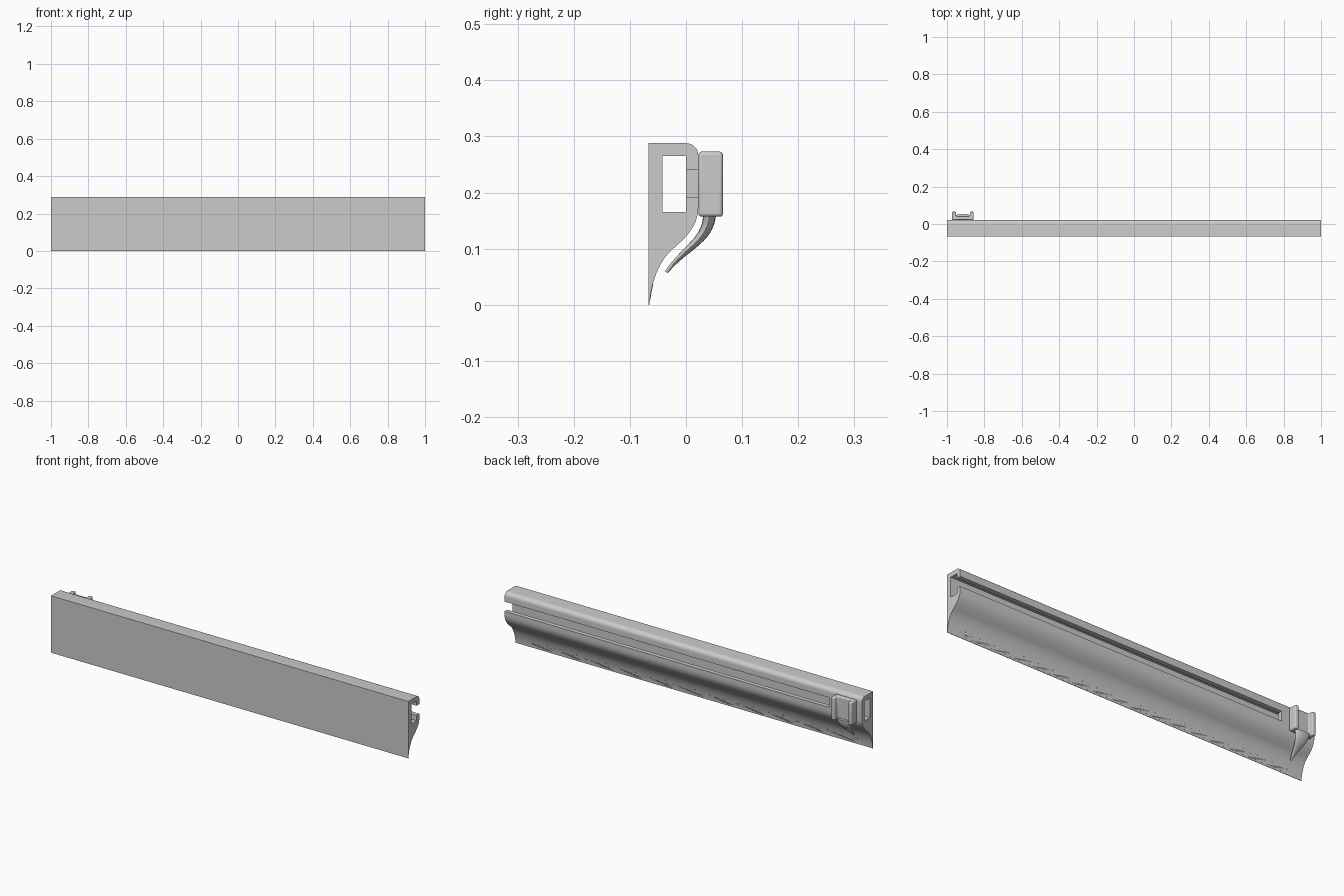
import bpy, bmesh, math
from mathutils import Vector
from mathutils.geometry import interpolate_bezier

if "Cube" in bpy.data.objects:
    bpy.data.objects.remove(bpy.data.objects["Cube"])

grey = bpy.data.materials.new("plain grey")
grey.use_nodes = True
COLOUR = (0.6, 0.6, 0.6, 1)
grey.diffuse_color = COLOUR
grey.node_tree.nodes["Principled BSDF"].inputs["Base Color"].default_value = COLOUR


def bezier(a, b, c, d, n):
    return [Vector(p).to_2d() for p in interpolate_bezier(
        *[Vector((*p, 0)) for p in (a, b, c, d)], n)]


def loft(bm, rings):
    """Skin equal rings of points and cap both ends."""
    rows = [[bm.verts.new(p) for p in ring] for ring in rings]
    n = len(rows[0])
    for r, s in zip(rows, rows[1:]):
        for i in range(n):
            bm.faces.new((r[i], r[(i + 1) % n], s[(i + 1) % n], s[i]))
    bm.faces.new(rows[0][::-1])
    bm.faces.new(rows[-1])


def bar(bm, profile, x0, x1):
    """Extrude a (y, z) profile along x."""
    loft(bm, [[(x, p[0], p[1]) for p in profile] for x in (x0, x1)])


def finish(name, bm):
    bmesh.ops.recalc_face_normals(bm, faces=bm.faces)
    mesh = bpy.data.meshes.new(name)
    bm.to_mesh(mesh)
    bm.free()
    mesh.materials.append(grey)
    ob = bpy.data.objects.new(name, mesh)
    bpy.context.collection.objects.link(ob)
    return ob


def activate(ob):
    bpy.ops.object.select_all(action='DESELECT')
    ob.select_set(True)
    bpy.context.view_layer.objects.active = ob


def smooth(ob):
    activate(ob)
    bpy.ops.object.shade_smooth_by_angle(angle=math.radians(35))


def rect(y0, y1, z0, z1):
    return [(y0, z0), (y1, z0), (y1, z1), (y0, z1)]


# Ruler body: flat front, rounded top edge, S-curved back
FRONT, BACK, TOP, R = -0.067, 0.022, 0.288, 0.022
upper = bezier((BACK, 0.175), (BACK, 0.14), (0, 0.12), (-0.025, 0.098), 14)
lower = bezier((-0.025, 0.098), (-0.05, 0.076), (-0.063, 0.035), (-0.065, 0), 24)
corner = [(BACK - R + R * math.sin(a), TOP - R + R * math.cos(a))
          for a in (i * math.pi / 16 for i in range(9))]
bm = bmesh.new()
bar(bm, [(FRONT, 0), (FRONT, TOP)] + corner + upper + lower[1:], -1, 1)
body = finish("ruler_body", bm)

# Through channel, and a back slot open at the left end
SLOT_END = -0.815
for name, profile, x0 in (
        ("channel_cutter", rect(-0.042, 0, 0.165, 0.265), -1.1),
        ("slot_cutter", rect(-0.02, 0.05, 0.192, 0.241), SLOT_END)):
    bm = bmesh.new()
    bar(bm, profile, x0, 1.1)
    cutter = finish(name, bm)
    cutter.hide_render = True
    mod = body.modifiers.new(name, 'BOOLEAN')
    mod.operation = 'DIFFERENCE'
    mod.solver = 'EXACT'
    mod.object = cutter
    activate(body)
    bpy.ops.object.modifier_apply(modifier=name)
    bpy.data.objects.remove(cutter)
smooth(body)

# Scale marks following the lower back curve
START, UNITS, STEP = -0.915, 22, 0.0826
bm = bmesh.new()
for i in range(UNITS * 10 + 1):
    height = 0.042 if i % 10 == 0 else 0.032 if i % 5 == 0 else 0.024
    line = [p for p in lower if 0.006 < p.y < height]
    outer = [p + Vector((0.0009, -0.0003)) for p in line]
    inner = [p - Vector((0.001, 0)) for p in reversed(line)]
    x = START + i * STEP / 10
    bar(bm, outer + inner, x - 0.0012, x + 0.0012)
finish("scale_marks", bm)

# Slider: U-shaped block with two raised side rails
SX, HALF, RAIL = -0.915, 0.058, 0.021
Y0, FLOOR, Y1 = BACK, 0.042, 0.066
half = [(HALF, Y0), (HALF, Y1), (HALF - RAIL, Y1), (HALF - RAIL, FLOOR)]
outline = half + [(-x, y) for x, y in reversed(half)]
bm = bmesh.new()
loft(bm, [[(SX + x, y, z) for x, y in outline] for z in (0.157, 0.273)])
slider = finish("slider", bm)
bevel = slider.modifiers.new("soft_edges", 'BEVEL')
bevel.width = 0.006
bevel.segments = 3
smooth(slider)

# Pointer: tapering curved finger under the slider
path = bezier((0.042, 0.165), (0.042, 0.115), (0, 0.105), (-0.035, 0.058), 16)
rings = []
for i, p in enumerate(path):
    t = i / (len(path) - 1)
    d = (path[min(i + 1, len(path) - 1)] - path[max(i - 1, 0)]).normalized()
    side = Vector((-d.y, d.x))
    wide, thick = 0.042 * (1 - t) + 0.004 * t, 0.012 * (1 - t) + 0.003 * t
    ring = []
    for k in range(16):
        a = k * math.tau / 16
        q = p + side * thick * math.sin(a)
        ring.append((SX + wide * math.cos(a), q.x, q.y))
    rings.append(ring)
bm = bmesh.new()
loft(bm, rings)
smooth(finish("pointer", bm))
